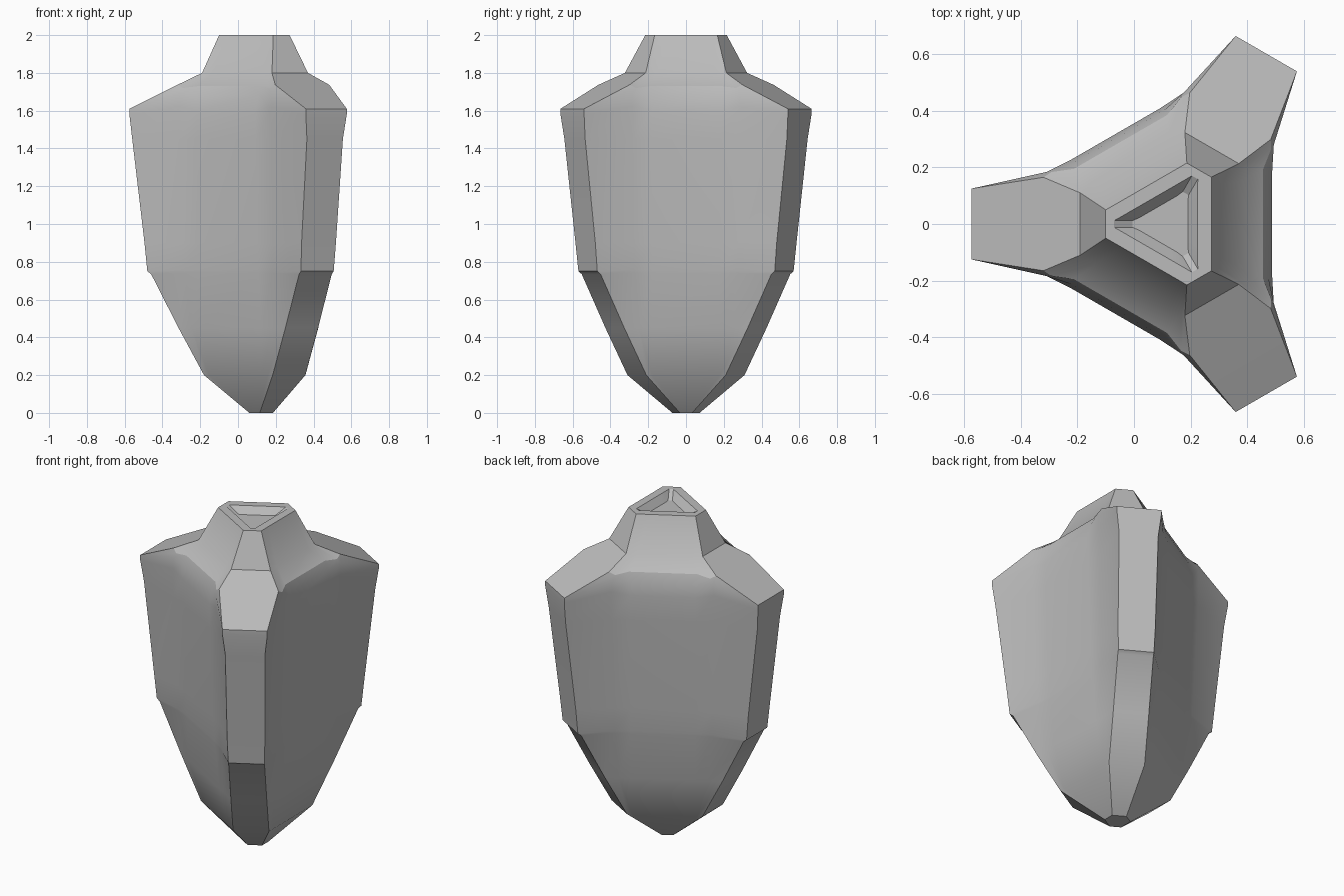
import bpy
import bmesh
import math
from mathutils import Vector

if "Cube" in bpy.data.objects:
    bpy.data.objects.remove(bpy.data.objects["Cube"], do_unlink=True)

CENTER_X = 0.12
SECTORS = 3


def material(name, value):
    mat = bpy.data.materials.new(name)
    mat.use_nodes = True
    color = (value, value, value, 1)
    mat.diffuse_color = color
    mat.node_tree.nodes["Principled BSDF"].inputs["Base Color"].default_value = color
    return mat


def polar_point(angle, outward, sideways, z):
    """Point measured outward and sideways from the vertical axis."""
    c, s = math.cos(angle), math.sin(angle)
    return Vector((CENTER_X + outward * c - sideways * s,
                   outward * s + sideways * c, z))


def make_ring(bm, rib, crease, panel):
    """One threefold ring: rib edges, creases beside them, flat panels between."""
    verts = []
    for k in range(SECTORS):
        rib_angle = math.pi + k * math.tau / SECTORS
        panel_angle = rib_angle + math.pi / SECTORS
        corners = [
            (rib_angle, rib, -1), (rib_angle, rib, 1),
            (panel_angle, crease, -1), (panel_angle, panel, -1),
            (panel_angle, panel, 1), (panel_angle, crease, 1),
        ]
        for angle, (outward, half_width, z), side in corners:
            verts.append(bm.verts.new(
                polar_point(angle, outward, side * half_width, z)))
    return verts


def loft(name, sections, mat, smooth_angle):
    bm = bmesh.new()
    rings = [make_ring(bm, *section) for section in sections]
    for lower, upper in zip(rings, rings[1:]):
        count = len(lower)
        for i in range(count):
            j = (i + 1) % count
            bm.faces.new((lower[i], lower[j], upper[j], upper[i]))
    bm.faces.new(list(reversed(rings[0])))
    bm.faces.new(rings[-1])
    bmesh.ops.recalc_face_normals(bm, faces=bm.faces)
    mesh = bpy.data.meshes.new(name)
    bm.to_mesh(mesh)
    bm.free()
    mesh.materials.append(mat)
    obj = bpy.data.objects.new(name, mesh)
    bpy.context.collection.objects.link(obj)
    bpy.ops.object.select_all(action="DESELECT")
    obj.select_set(True)
    bpy.context.view_layer.objects.active = obj
    bpy.ops.object.shade_smooth_by_angle(angle=math.radians(smooth_angle))
    return obj


# Each section: rib, crease and panel as (outward, half width, height)
sections = [
    # pointed foot
    ((.06, .04, 0), (.065, .025, 0), (.065, .015, 0)),
    ((.3, .1, .2), (.237, .18, .2), (.237, .14, .2)),
    # tapering lower body
    ((.435, .1, .45), (.3, .25, .45), (.305, .18, .45)),
    ((.58, .1, .735), (.34, .27, .74), (.335, .18, .74)),
    ((.6, .1, .75), (.342, .27, .755), (.337, .18, .755)),
    # tall upper body
    ((.615, .105, .9), (.35, .275, .9), (.345, .18, .9)),
    ((.68, .11, 1.45), (.372, .285, 1.45), (.365, .18, 1.45)),
    ((.695, .125, 1.58), (.374, .285, 1.62), (.368, .18, 1.6)),
    # shoulders
    ((.695, .125, 1.61), (.374, .28, 1.69), (.355, .19, 1.68)),
    ((.44, .165, 1.737), (.365, .265, 1.72), (.335, .19, 1.73)),
    # neck
    ((.31, .11, 1.8), (.25, .2, 1.8), (.25, .15, 1.8)),
    ((.22, .05, 2), (.153, .14, 2), (.153, .1, 2)),
    # sunken triangular top
    ((.19, .012, 2), (.105, .12, 2), (.105, .08, 2)),
    ((.125, .012, 1.96), (.07, .075, 1.96), (.07, .05, 1.96)),
]

stone = material("pale grey", 0.5)
loft("three_ribbed_shell", sections, stone, 28)
